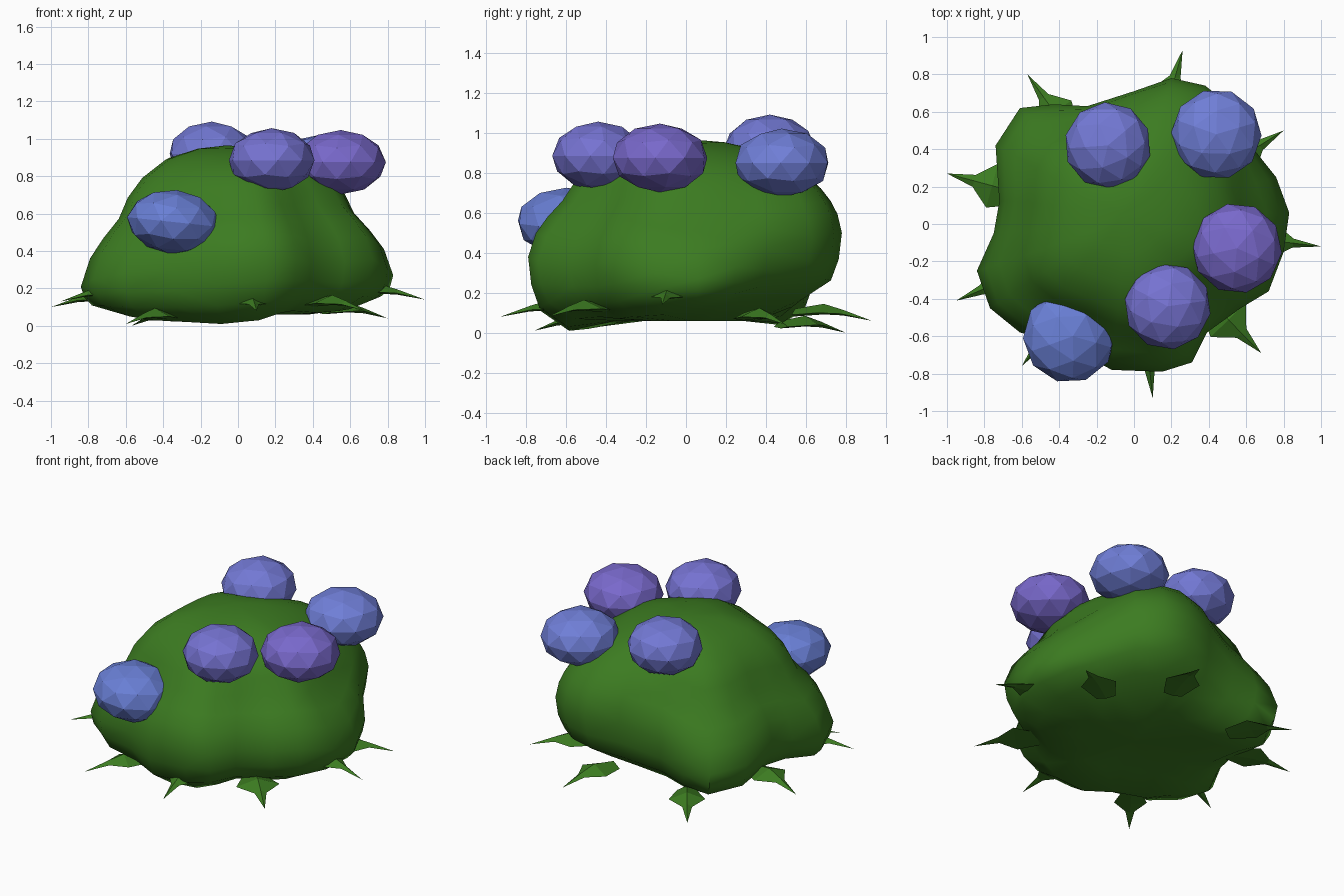
import bpy, bmesh, math
from mathutils import Vector, Matrix

if "Cube" in bpy.data.objects:
    bpy.data.objects.remove(bpy.data.objects["Cube"])


def material(name, rgb):
    m = bpy.data.materials.new(name)
    m.diffuse_color = (*rgb, 1)
    m.use_nodes = True
    m.node_tree.nodes["Principled BSDF"].inputs["Base Color"].default_value = m.diffuse_color
    return m


def make_object(name, bm, mat, smooth=None):
    bmesh.ops.recalc_face_normals(bm, faces=bm.faces)
    me = bpy.data.meshes.new(name)
    bm.to_mesh(me)
    bm.free()
    me.materials.append(mat)
    ob = bpy.data.objects.new(name, me)
    bpy.context.collection.objects.link(ob)
    if smooth:
        bpy.context.view_layer.objects.active = ob
        ob.select_set(True)
        bpy.ops.object.shade_smooth_by_angle(angle=math.radians(smooth))
        ob.select_set(False)
    return ob


green = material("leaf_green", (0.045, 0.20, 0.015))

# Bush: lobed outline (x, y, widest height, bottom height) lofted into a dome
outline = [
    (0.83, 0.06, .27, .12), (0.76, 0.25, .33, .14), (0.64, 0.40, .42, .16),
    (0.52, 0.63, .48, .18), (0.38, 0.74, .50, .18), (0.20, 0.78, .50, .17),
    (0.00, 0.71, .48, .13), (-0.25, 0.63, .40, .08), (-0.43, 0.64, .32, .05),
    (-0.61, 0.62, .26, .04), (-0.74, 0.42, .28, .06), (-0.72, 0.12, .32, .08),
    (-0.75, -0.05, .28, .08), (-0.84, -0.25, .21, .07), (-0.77, -0.45, .25, .05),
    (-0.61, -0.58, .28, .03), (-0.35, -0.65, .30, .02), (-0.12, -0.78, .36, .01),
    (0.15, -0.79, .38, .03), (0.31, -0.74, .36, .07), (0.39, -0.58, .34, .08),
    (0.57, -0.45, .34, .07), (0.72, -0.36, .36, .08), (0.80, -0.15, .30, .09)]
apex = Vector((-0.06, 0.06, 0.965))
n = len(outline)

bm = bmesh.new()
rings = []
# underside and lower wall: fraction of radius, fraction of widest height
for fr, fz in [(0.45, -1), (0.75, 0.0), (0.93, 0.28), (0.98, 0.6), (1.0, 1.0)]:
    rings.append([bm.verts.new((x * fr, y * fr, 0.06 if fz < 0 else zb + (zm - zb) * fz))
                  for x, y, zm, zb in outline])
# upper part: lobes curve in to a narrower crown, fuller at the back
crown = [(0.95, .20), (0.87, .34), (0.77, .48), (0.715, .63), (0.62, .77), (0.46, .90), (0.24, .975)]
for cr, s in crown:
    ring = []
    for i, (x, y, zm, zb) in enumerate(outline):
        p, q = outline[i - 1], outline[(i + 1) % n]
        k = 0.6 * s
        x = x * (1 - k) + (p[0] + q[0]) / 2 * k
        y = y * (1 - k) + (p[1] + q[1]) / 2 * k
        full = min(1, max(0, (zm - 0.34) / 0.14))
        c = cr + (math.sqrt(1 - s * s) - cr) * full
        ring.append(bm.verts.new((x * c + apex.x * (1 - c) * 0.6,
                                  y * c + apex.y * (1 - c) * 0.6,
                                  zm + (apex.z - zm) * s)))
    rings.append(ring)
for a, b in zip(rings, rings[1:]):
    for i in range(n):
        j = (i + 1) % n
        bm.faces.new((a[i], a[j], b[j], b[i]))
low, top = bm.verts.new((0, 0, 0.06)), bm.verts.new(apex)
for i in range(n):
    j = (i + 1) % n
    bm.faces.new((low, rings[0][j], rings[0][i]))
    bm.faces.new((top, rings[-1][i], rings[-1][j]))
bmesh.ops.triangulate(bm, faces=bm.faces)
make_object("bush", bm, green, 45)


# Flower heads: squashed low-poly balls
def flower(i, x, y, z, r, tilt, rgb):
    bm = bmesh.new()
    bmesh.ops.create_icosphere(bm, subdivisions=2, radius=1.0)
    mat = (Matrix.Translation((x, y, z)) @ Matrix.Rotation(math.radians(tilt), 4, 'Y')
           @ Matrix.Rotation(i * 0.7, 4, 'Z') @ Matrix.Diagonal((r, r, 0.172, 1)))
    bmesh.ops.transform(bm, matrix=mat, verts=bm.verts)
    make_object(f"flower_head_{i}", bm, material(f"petal_{i}", rgb))


flower(1, -0.14, 0.42, 0.92, 0.232, 0, (0.17, 0.19, 0.66))
flower(2, 0.18, -0.44, 0.885, 0.232, 0, (0.18, 0.17, 0.64))
flower(3, 0.55, -0.13, 0.875, 0.242, 0, (0.19, 0.14, 0.60))
flower(4, 0.44, 0.48, 0.85, 0.242, 0, (0.16, 0.21, 0.68))
flower(5, -0.345, -0.60, 0.555, 0.25, 6, (0.14, 0.21, 0.66))


# Spiky leaves round the base: (tip x, tip y, tip z, width scale)
def leaf(i, x, y, z, w):
    tip = Vector((x, y, z))
    out = Vector((x, y, 0)).normalized()
    side = Vector((-out.y, out.x, 0))
    bm = bmesh.new()
    rows = []
    # distance in from tip, half width, height of middle and of edges
    for d, hw, hm, he in [(0.40, 0.06, 0.06, 0.03), (0.25, 0.11, 0.085, 0.04),
                          (0.15, 0.03, 0.055, 0.035)]:
        base = tip - out * d
        rows.append([bm.verts.new(base + side * hw * w * e
                                  + Vector((0, 0, he if e else hm))) for e in (-1, 0, 1)]
                    + [bm.verts.new(base + Vector((0, 0, he - 0.008)))])
    end = bm.verts.new(tip)
    sides = ((0, 1), (1, 2), (2, 3), (3, 0))
    for a, b in zip(rows, rows[1:]):
        for p, q in sides:
            bm.faces.new((a[p], a[q], b[q], b[p]))
    for p, q in sides:
        bm.faces.new((rows[-1][p], rows[-1][q], end))
    bm.faces.new(rows[0])
    make_object(f"leaf_{i}", bm, green)


tips = [(0.26, 0.93, 0.06, 1.0), (0.80, 0.50, 0.04, 1.0), (1.0, -0.12, 0.14, 0.8),
        (0.68, -0.69, 0.08, 1.2), (0.10, -0.93, 0.08, 0.9), (-0.60, -0.76, 0.01, 0.9),
        (-0.95, -0.41, 0.13, 0.9), (-1.0, 0.27, 0.10, 1.1), (-0.57, 0.80, 0.0, 1.0)]
for i, t in enumerate(tips):
    leaf(i + 1, *t)
